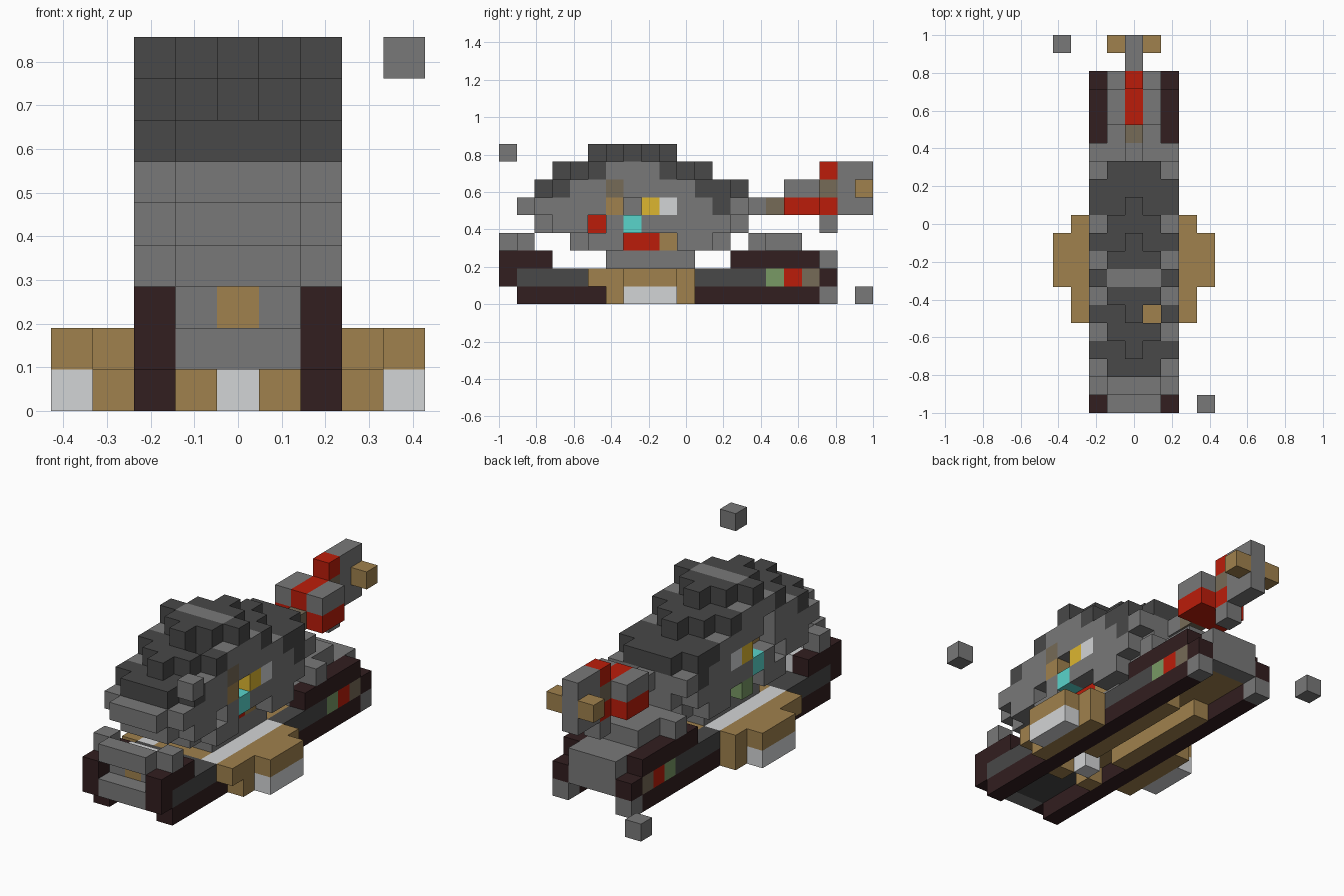
import bpy
import bmesh
from mathutils import Vector

cube = bpy.data.objects.get("Cube")
if cube:
    bpy.data.objects.remove(cube, do_unlink=True)

UNIT = 2 / 21
COLOURS = {
    "dark_grey": (.065, .065, .065), "mid_grey": (.19, .19, .19),
    "maroon": (.032, .013, .014), "tan": (.35, .22, .075),
    "light_grey": (.65, .66, .67), "red": (.5, .012, .003),
    "teal": (.1, .66, .6), "yellow": (.72, .47, .03),
    "green": (.19, .32, .13), "taupe": (.18, .145, .095),
}
materials = {}
for name, rgb in COLOURS.items():
    mat = bpy.data.materials.new(name)
    mat.use_nodes = True
    mat.diffuse_color = (*rgb, 1)
    mat.node_tree.nodes["Principled BSDF"].inputs["Base Color"].default_value = (*rgb, 1)
    materials[name] = mat

cells = {}  # block position -> (part, colour)


def fill(part, colour, x, y, z):
    """Fill an inclusive range of blocks; a single number means one layer."""
    spans = [(s, s) if isinstance(s, int) else s for s in (x, y, z)]
    for i in range(spans[0][0], spans[0][1] + 1):
        for j in range(spans[1][0], spans[1][1] + 1):
            for k in range(spans[2][0], spans[2][1] + 1):
                cells[i, j, k] = (part, colour)


def pair(part, colour, x, y, z):
    """Fill blocks on both sides of the centre line."""
    for side in (-1, 1):
        fill(part, colour, side * x, y, z)


CORE = (-1, 1)
FULL = (-2, 2)

# Hull floor and runners between the tracks
fill("hull", "dark_grey", CORE, (1, 4), 1)
fill("hull", "tan", CORE, (5, 17), 1)
pair("hull", "tan", 1, 5, 0)
pair("hull", "tan", 1, (8, 14), 0)
fill("hull", "light_grey", 0, 6, 0)

# Tracks with coloured side panels
pair("track", "maroon", 2, (1, 17), 0)
pair("track", "dark_grey", 2, (1, 14), 1)
pair("track", "light_grey", 2, (5, 10), 1)
pair("track", "maroon", 2, 0, (1, 2))
pair("track", "maroon", 2, (1, 2), 2)
pair("track", "maroon", 2, (13, 17), 2)
pair("track", "maroon", 2, 18, 1)
for colour, j in (("green", 15), ("red", 16), ("taupe", 17)):
    pair("track", colour, 2, j, 1)

# Front grille
fill("front_grille", "mid_grey", CORE, 0, 1)
fill("front_grille", "mid_grey", CORE, 1, 2)
fill("front_grille", "tan", 0, 1, 2)
fill("front_grille", "light_grey", CORE, 2, 2)
fill("front_grille", "mid_grey", CORE, 0, 3)
pair("front_grille", "mid_grey", 2, 1, 3)

# Rear deck and back panel
fill("rear_deck", "mid_grey", CORE, (13, 17), 2)
fill("rear_deck", "mid_grey", FULL, 14, 3)
fill("rear_deck", "mid_grey", CORE, (15, 16), 3)
fill("back_panel", "mid_grey", CORE, 18, (1, 2))
pair("back_panel", "mid_grey", 2, 18, 0)

# Side pods
pair("side_pod", "tan", 3, (5, 10), 1)
pair("side_pod", "tan", 3, (6, 10), 0)
pair("side_pod", "tan", 4, (7, 9), 1)
pair("side_pod", "light_grey", 4, (7, 9), 0)

# Body layers, each with a shorter outer shell
fill("body", "mid_grey", CORE, (6, 10), 2)
for k, core, shell in ((3, (4, 12), (5, 11)), (4, (2, 13), (3, 12)), (5, (1, 13), (2, 13))):
    fill("body", "mid_grey", CORE, core, k)
    pair("body", "mid_grey", 2, shell, k)
fill("body", "dark_grey", CORE, (2, 13), 6)
pair("body", "dark_grey", 2, (3, 12), 6)
pair("body", "mid_grey", 2, (4, 10), 6)
pair("body", "dark_grey", 2, 12, 5)

# Dark stepped roof, rounded in plan
fill("roof", "dark_grey", 0, (3, 11), 7)
pair("roof", "dark_grey", 1, (4, 10), 7)
pair("roof", "dark_grey", 2, (5, 9), 7)
pair("roof", "mid_grey", 2, (6, 8), 7)
fill("roof", "dark_grey", 0, (5, 9), 8)
pair("roof", "dark_grey", 1, (6, 8), 8)
pair("roof", "dark_grey", 2, 7, 8)
fill("roof", "mid_grey", CORE, 7, 8)
# Open roof hatch
cells.pop((1, 5, 7))
fill("hatch", "tan", 1, 5, 6)

# Coloured blocks on the outer shell
for colour, j, k in (("teal", 7, 4), ("yellow", 8, 5), ("light_grey", 9, 5)):
    pair("side_detail", colour, 2, j, k)
fill("side_detail", "tan", 2, 6, 5)
fill("side_detail", "taupe", 2, 6, 6)

# Coloured blocks recessed behind openings in the shell
for colour, j, k in (("red", 5, 4), ("red", 7, 3), ("red", 8, 3), ("tan", 9, 3)):
    pair("recessed_detail", colour, 1, j, k)
    for side in (-2, 2):
        cells.pop((side, j, k))
fill("recessed_detail", "tan", -1, 6, 5)
fill("recessed_detail", "taupe", -1, 6, 6)
for opening in ((-2, 6, 5), (-2, 6, 6), (-2, 7, 5), (2, 7, 5)):
    cells.pop(opening)
fill("side_detail", "green", -2, 8, 3)

# Tail boom with fin
fill("tail", "mid_grey", 0, 14, 5)
fill("tail", "taupe", 0, 15, 5)
fill("tail", "red", CORE, (16, 17), 5)
fill("tail", "red", 0, 18, 5)
fill("tail", "mid_grey", CORE, (16, 17), 6)
fill("tail", "red", 0, (16, 17), 6)
fill("tail", "mid_grey", 0, 18, 4)
fill("tail", "taupe", 0, 18, 6)
fill("tail", "red", 0, 18, 7)
fill("tail_fin", "mid_grey", 0, (19, 20), (5, 7))
pair("tail_fin", "tan", 1, 20, 6)

# Two loose corner blocks
fill("front_corner_block", "mid_grey", 4, 0, 8)
fill("rear_corner_block", "mid_grey", -4, 20, 0)


def build(part):
    """Make one mesh from the exposed faces of a part's blocks."""
    bm = bmesh.new()
    used = sorted({c for p, c in cells.values() if p == part})
    for pos, (owner, colour) in cells.items():
        if owner != part:
            continue
        centre = Vector((pos[0], pos[1] - 10, pos[2] + .5))
        for axis in range(3):
            for sign in (-1, 1):
                normal = Vector((0, 0, 0))
                normal[axis] = sign
                if tuple(int(p + n) for p, n in zip(pos, normal)) in cells:
                    continue
                u = Vector((0, 0, 0))
                u[(axis + 1) % 3] = .5
                v = normal.cross(u)
                middle = centre + normal / 2
                corners = (middle - u - v, middle + u - v, middle + u + v, middle - u + v)
                face = bm.faces.new([bm.verts.new(c * UNIT) for c in corners])
                face.material_index = used.index(colour)
    bmesh.ops.remove_doubles(bm, verts=bm.verts, dist=UNIT / 100)
    mesh = bpy.data.meshes.new(part)
    bm.to_mesh(mesh)
    bm.free()
    for colour in used:
        mesh.materials.append(materials[colour])
    bpy.context.collection.objects.link(bpy.data.objects.new(part, mesh))


for part in sorted({p for p, c in cells.values()}):
    build(part)
